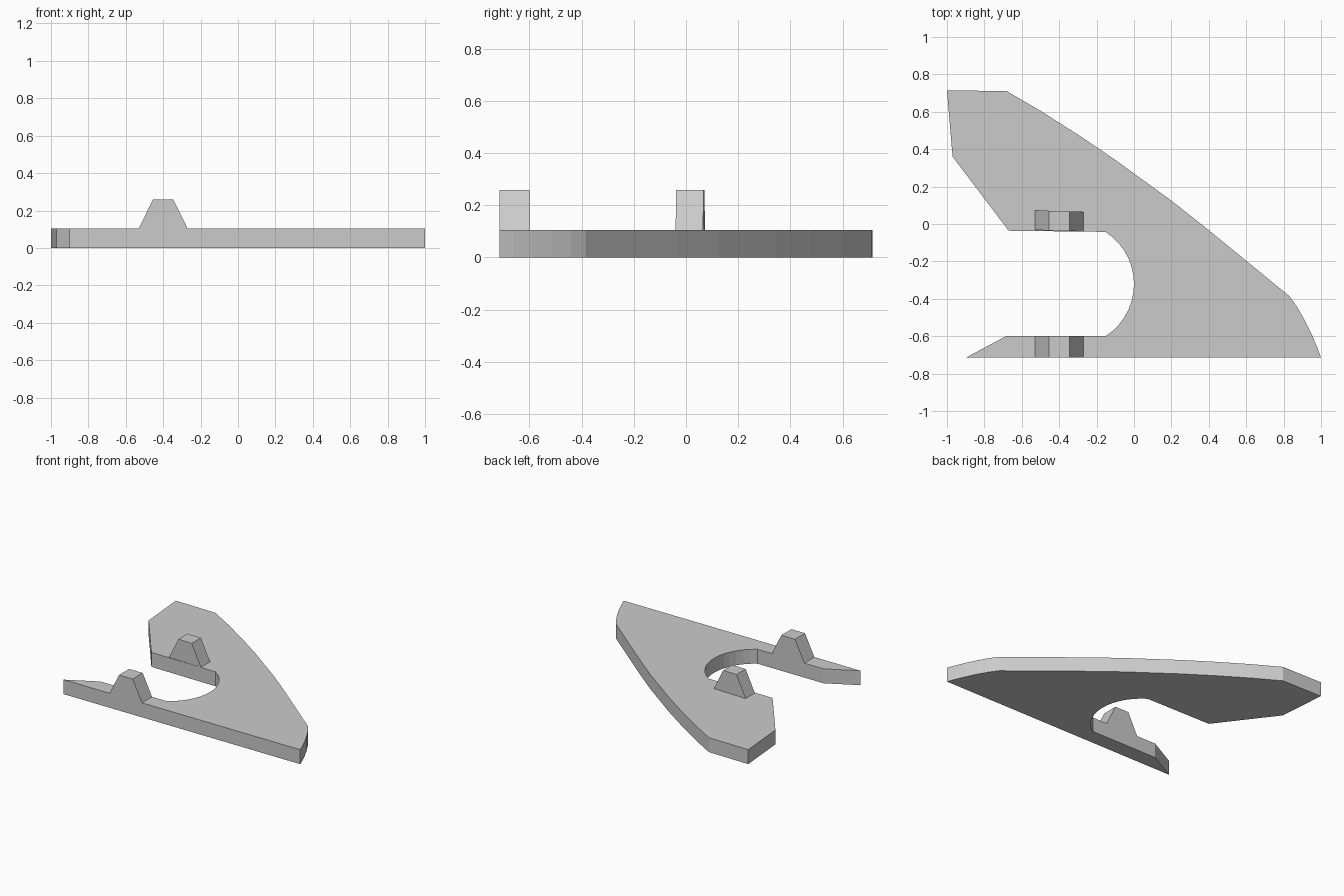
import bpy, bmesh, math
from mathutils import Vector

if "Cube" in bpy.data.objects:
    bpy.data.objects.remove(bpy.data.objects["Cube"])

PLATE_TOP = 0.105
TAB_TOP = 0.258


def extruded(name, profile, offset):
    """Solid made by sweeping a flat profile along an offset."""
    bm = bmesh.new()
    face = bm.faces.new([bm.verts.new(p) for p in profile])
    swept = bmesh.ops.extrude_face_region(bm, geom=[face])["geom"]
    bmesh.ops.translate(bm, vec=Vector(offset),
                        verts=[g for g in swept if isinstance(g, bmesh.types.BMVert)])
    bmesh.ops.recalc_face_normals(bm, faces=bm.faces)
    mesh = bpy.data.meshes.new(name)
    bm.to_mesh(mesh)
    bm.free()
    obj = bpy.data.objects.new(name, mesh)
    bpy.context.collection.objects.link(obj)
    return obj


# Plate: long curved edge, pointed nose and straight front edge
outer = [(-0.97, 0.36), (-1, 0.715), (-0.68, 0.71), (-0.5, 0.605), (-0.3, 0.478),
         (-0.1, 0.343), (0, 0.27), (0.2, 0.125), (0.4, -0.033), (0.83, -0.385),
         (0.87, -0.44), (0.91, -0.51), (0.95, -0.59), (0.98, -0.66), (1, -0.715),
         (-0.9, -0.715), (-0.685, -0.6)]

# Round end of the slot
radius, centre_x, centre_y = 0.332, -0.332, -0.321
half = math.asin(0.279 / radius)
steps = 14
slot = [(centre_x + radius * math.cos(a), centre_y + radius * math.sin(a))
        for a in (half * (2 * i / steps - 1) for i in range(steps + 1))]

outline = outer + slot + [(-0.67, -0.036)]
extruded("plate", [(x, y, 0) for x, y in outline], (0, 0, PLATE_TOP))

# Tapered tabs on both sides of the slot, the rear one slightly skewed
tab_profile = [(-0.53, PLATE_TOP), (-0.27, PLATE_TOP), (-0.345, TAB_TOP), (-0.455, TAB_TOP)]
for name, y, depth, skew in (("front_tab", -0.715, 0.115, 0),
                             ("rear_tab", -0.036, 0.105, -0.03)):
    extruded(name, [(x, y + skew * (x + 0.4), z) for x, z in tab_profile], (0, depth, 0))
